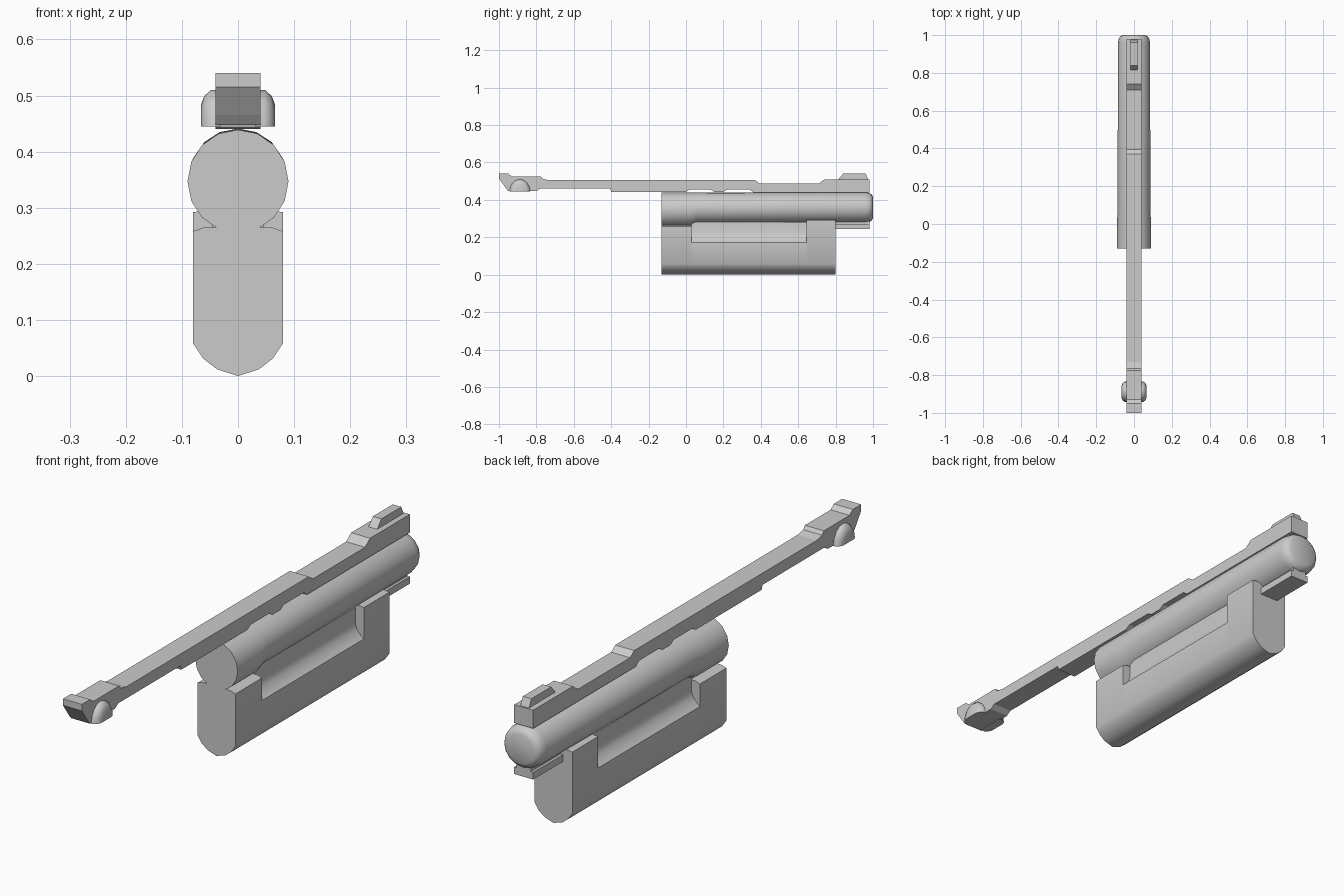
import bpy, bmesh, math

if "Cube" in bpy.data.objects:
    bpy.data.objects.remove(bpy.data.objects["Cube"])


def loft(name, rings, smooth=None):
    """Skin equal-length closed rings of 3D points and cap both ends."""
    bm = bmesh.new()
    vr = [[bm.verts.new(p) for p in r] for r in rings]
    n = len(vr[0])
    for a, b in zip(vr, vr[1:]):
        for i in range(n):
            bm.faces.new((a[i], a[(i + 1) % n], b[(i + 1) % n], b[i]))
    bm.faces.new(vr[0][::-1])
    bm.faces.new(vr[-1])
    bmesh.ops.recalc_face_normals(bm, faces=bm.faces)
    me = bpy.data.meshes.new(name)
    bm.to_mesh(me)
    bm.free()
    ob = bpy.data.objects.new(name, me)
    bpy.context.collection.objects.link(ob)
    if smooth:
        bpy.ops.object.select_all(action='DESELECT')
        ob.select_set(True)
        bpy.context.view_layer.objects.active = ob
        bpy.ops.object.shade_smooth_by_angle(angle=math.radians(smooth))
    return ob


def side_prism(name, yz, x0, x1):
    return loft(name, [[(x, y, z) for y, z in yz] for x in (x0, x1)])


def section_prism(name, half, y0, y1, smooth=None):
    """Half cross-section (x, z) from bottom to top, mirrored in x, swept in y."""
    full = half + [(-x, z) for x, z in reversed(half) if x > 0]
    return loft(name, [[(x, y, z) for x, z in full] for y in (y0, y1)], smooth)


# long top lever with notched underside
side_prism("top_lever", [
    (-1, .54), (-.95, .54), (-.93, .525), (-.775, .525), (-.765, .512), (-.73, .505),
    (.37, .505), (.395, .487), (.71, .487), (.74, .51), (.98, .51),
    (.98, .44), (.36, .44), (.34, .455), (.22, .455), (.20, .443), (.15, .443),
    (.13, .455), (.02, .455), (0, .443), (-.40, .443), (-.405, .46),
    (-.78, .46), (-.80, .447), (-.95, .447), (-.965, .465), (-1, .515)], -.04, .04)

# raised block on the lever's front end
side_prism("front_block", [(.81, .505), (.84, .54), (.96, .54), (.976, .505)], -.018, .018)

# rounded half-disc bosses on both sides of the lever's rear end
for side, label in ((-1, "left"), (1, "right")):
    rings = []
    for x, r in ((.03, .055), (.048, .055), (.06, .046), (.066, .033)):
        rings.append([(side * x, -.888 + r * math.cos(t), .445 + 1.18 * r * math.sin(t))
                      for t in [math.pi * i / 8 for i in range(9)]])
    loft("hinge_boss_" + label, rings, 50)

# main tube: larger behind, rounded at the front
rings = []
for y, cz, rx, rz in ((-.13, .347, .09, .092), (.02, .347, .09, .092), (.06, .355, .087, .084),
                      (.96, .359, .085, .082), (.98, .359, .081, .078),
                      (.993, .359, .073, .07), (1.0, .359, .058, .056)):
    rings.append([(rx * math.cos(t), y, cz + rz * math.sin(t))
                  for t in [math.tau * i / 16 for i in range(16)]])
loft("main_tube", rings, 50)

# lower body: full ends, waisted middle on both sides
keel = [(0, 0), (.037, .012), (.062, .031), (.08, .058)]
section_prism("body_rear", keel + [(.08, .258), (.06, .265)], -.13, .03, 40)
section_prism("body_middle", keel + [(.08, .172), (.07, .18), (.052, .20), (.045, .22), (.045, .283)],
              .03, .645, 40)
section_prism("body_front", keel + [(.08, .292), (.06, .295)], .645, .80, 40)

# lug under the tube's front end
section_prism("front_lug", [(.04, .245), (.04, .272), (.03, .272), (.03, .29)], .79, .98)
